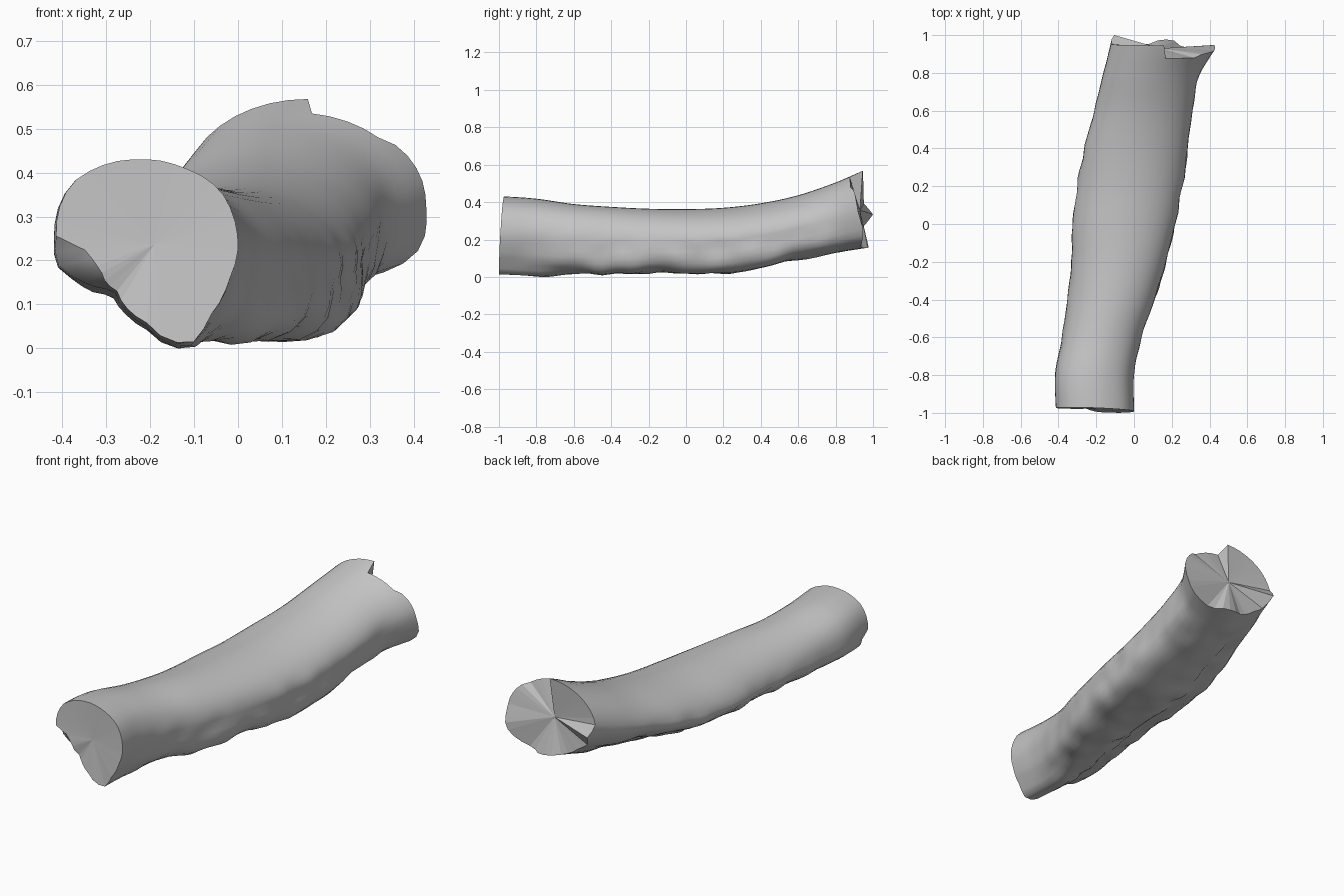
import bpy, bmesh, math
from mathutils import Vector, noise

cube = bpy.data.objects.get("Cube")
if cube:
    bpy.data.objects.remove(cube, do_unlink=True)

bark = bpy.data.materials.new("grey_bark")
bark.use_nodes = True
GREY = (0.55, 0.55, 0.55, 1)
bark.diffuse_color = GREY
bark.node_tree.nodes["Principled BSDF"].inputs["Base Color"].default_value = GREY

# Log sections every fifth of a unit: left x, right x, bottom z, top z
SECTIONS = [
    (-.415, 0, .02, .435), (-.42, 0, .01, .422), (-.383, .04, .015, .393),
    (-.353, .11, .015, .378), (-.333, .168, .02, .368), (-.325, .218, .02, .366),
    (-.30, .257, .018, .373), (-.265, .285, .05, .397), (-.21, .31, .09, .44),
    (-.163, .352, .125, .508), (-.115, .468, .155, .587)]

# Outline shapes: angle in degrees, radius against the ellipse
FRONT_SHAPE = [(0, 1), (39, 1.04), (67, .99), (95, 1), (117, 1.05), (138, 1.1),
               (152, 1.07), (172, 1), (187, .98), (200, .82), (231, .53), (270, .8),
               (283, 1.02), (296, 1.14), (315, 1), (340, .96), (360, 1)]
MIDDLE_SHAPE = [(0, 1), (180, 1), (200, .87), (225, .65), (250, .74), (270, .89),
                (290, 1.03), (305, 1.17), (320, 1.24), (335, 1.1), (350, 1), (360, 1)]

# Chip out of the front rim: angle in degrees, remaining radius
FRONT_CHIP = [(0, 1), (172, 1), (182, .6), (205, .7), (228, 1), (360, 1)]

# Broken back rim: angle in degrees, y
BACK_RIM = [(0, .92), (35, .90), (42, .88), (82, .875), (88, .945), (170, .95),
            (189, 1.0), (207, .95), (250, .95), (265, .98), (280, .97), (292, .93),
            (330, .95), (360, .92)]
SEGMENTS, RINGS = 40, 50


def lookup(table, deg):
    """Linear interpolation in an angle table."""
    for (a, p), (b, q) in zip(table, table[1:]):
        if a <= deg <= b:
            return p + (q - p) * (deg - a) / (b - a)


def section(y):
    """Smoothly interpolated section at y."""
    f = min(max((y + 1) / .2, 0), 9.9999)
    i = int(f)
    t = f - i
    a, b, c, d = (SECTIONS[min(max(i + k, 0), 10)] for k in (-1, 0, 1, 2))
    return [q + .5 * t * (r - p + t * (2*p - 5*q + 4*r - s + t * (3*(q - r) + s - p)))
            for p, q, r, s in zip(a, b, c, d)]


def ramp(y, start, end):
    t = min(max((y - start) / (end - start), 0), 1)
    return t * t * (3 - 2 * t)


def surface(deg, y):
    """Point on the bark, lumpier towards the underside."""
    left, right, low, high = section(y)
    a = math.radians(deg)
    c, s = math.cos(a), math.sin(a)
    middle = ramp(y, -.95, -.35)
    r = lookup(FRONT_SHAPE, deg) * (1 - middle) + lookup(MIDDLE_SHAPE, deg) * middle
    r += (1 - r) * .6 * ramp(y, .4, .95)
    lump = min(max(.45 - s, 0), 1) * (1 - y ** 4)
    r += .09 * lump * noise.noise(Vector((c * 2, s * 2, y * 10)))
    return Vector(((left + right) / 2 + (right - left) / 2 * c * r, y,
                   (low + high) / 2 + (high - low) / 2 * s * r))


def front_point(deg):
    """Front rim, with a chipped notch low on the right side."""
    a = math.radians(deg)
    y = -.985 + .012 * math.sin(a) - .008 * math.cos(a)
    y += .02 * math.exp(-((deg - 240) / 25) ** 2)
    return Vector((-.21, y, .228)).lerp(surface(deg, y), lookup(FRONT_CHIP, deg))


# Bark rings between the two broken rims
bm = bmesh.new()
angles = [360 * i / SEGMENTS for i in range(SEGMENTS)]
rings = [[bm.verts.new(front_point(d)) for d in angles]]
for k in range(RINGS):
    y = -.92 + 1.78 * k / (RINGS - 1)
    rings.append([bm.verts.new(surface(d, y)) for d in angles])
rings.append([bm.verts.new(surface(d, lookup(BACK_RIM, d))) for d in angles])
for lower, upper in zip(rings, rings[1:]):
    for i in range(SEGMENTS):
        j = (i + 1) % SEGMENTS
        bm.faces.new((lower[i], lower[j], upper[j], upper[i])).smooth = True

# Faceted end caps fanned from an inner point
for ring, centre in ((rings[0], (-.19, -.975, .24)), (rings[-1], (.14, .93, .36))):
    hub = bm.verts.new(centre)
    for i in range(SEGMENTS):
        face = bm.faces.new((hub, ring[i], ring[(i + 1) % SEGMENTS]))
        face.smooth = False
        for edge in face.edges:
            edge.smooth = False

# Rest the log on the ground
bmesh.ops.recalc_face_normals(bm, faces=bm.faces)
ground = min(v.co.z for v in bm.verts)
bmesh.ops.translate(bm, verts=bm.verts, vec=(0, 0, -ground))
mesh = bpy.data.meshes.new("log")
bm.to_mesh(mesh)
bm.free()
mesh.materials.append(bark)
log = bpy.data.objects.new("log", mesh)
bpy.context.collection.objects.link(log)
